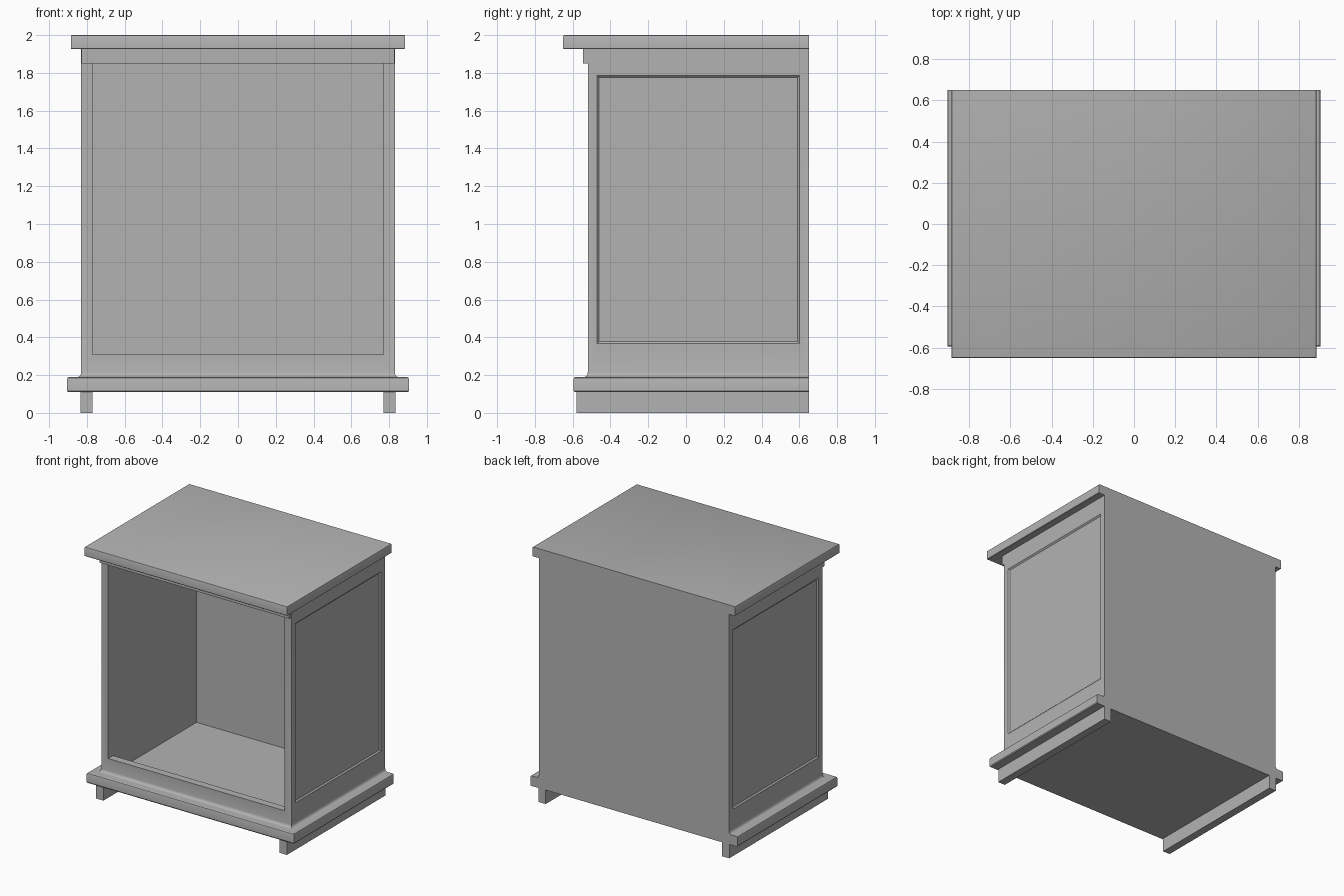
import bpy
import bmesh
from math import radians

cube = bpy.data.objects.get("Cube")
if cube:
    bpy.data.objects.remove(cube)

grey = bpy.data.materials.new("plain grey")
grey.use_nodes = True
GREY = (0.45, 0.45, 0.45, 1)
grey.diffuse_color = GREY
grey.node_tree.nodes["Principled BSDF"].inputs["Base Color"].default_value = GREY

BACK = 0.65


def loft(bm, half_x, front, profile):
    """Stack rectangles that grow to the front and sides; the back stays flush."""
    rings = []
    for d, z in profile:
        x, y = half_x + d, front - d
        corners = ((-x, y), (x, y), (x, BACK), (-x, BACK))
        rings.append([bm.verts.new((px, py, z)) for px, py in corners])
    bm.faces.new(rings[0][::-1])
    bm.faces.new(rings[-1])
    for low, high in zip(rings, rings[1:]):
        sides = [bm.faces.new((low[i], low[(i + 1) % 4], high[(i + 1) % 4], high[i]))
                 for i in range(4)]
    bm.normal_update()
    return sides  # front, left, back, right of the topmost band


def finish(name, bm):
    bmesh.ops.recalc_face_normals(bm, faces=bm.faces)
    mesh = bpy.data.meshes.new(name)
    bm.to_mesh(mesh)
    bm.free()
    mesh.materials.append(grey)
    for poly in mesh.polygons:
        poly.use_smooth = True
    mesh.set_sharp_from_angle(angle=radians(30))
    obj = bpy.data.objects.new(name, mesh)
    bpy.context.collection.objects.link(obj)
    return obj


def box(name, x0, x1, y0, y1, z0, z1):
    bm = bmesh.new()
    bmesh.ops.create_cube(bm, size=1)
    for v in bm.verts:
        v.co = (x1 if v.co.x > 0 else x0, y1 if v.co.y > 0 else y0, z1 if v.co.z > 0 else z0)
    return finish(name, bm)


def inset(bm, face, thickness, depth=0):
    bmesh.ops.inset_individual(bm, faces=[face], thickness=thickness, depth=depth)


# Carcass: plinth with eased edges, small cove, then straight walls
bm = bmesh.new()
plinth = [(0.07, 0.11), (0.075, 0.117), (0.075, 0.178), (0.072, 0.186), (0.066, 0.19),
          (0.018, 0.19), (0.009, 0.194), (0.003, 0.202), (0, 0.215), (0, 1.93)]
front, left, back, right = loft(bm, 0.83, -0.52, plinth)

# Recessed side panels
for side in (left, right):
    inset(bm, side, 0.07)
    for v in side.verts:
        v.co.z = 1.785 if v.co.z > 1 else 0.368
    bm.normal_update()
    inset(bm, side, 0.015, -0.01)

# Open front: jamb, then the slightly larger cavity behind it
for half, y, z0, z1 in ((0.77, -0.52, 0.31, 1.85), (0.77, -0.46, 0.31, 1.85),
                        (0.775, -0.46, 0.17, 1.87), (0.775, 0.59, 0.17, 1.87)):
    inset(bm, front, 0.01)
    for v in front.verts:
        v.co = (half if v.co.x > 0 else -half, y, z1 if v.co.z > 1 else z0)
    bm.normal_update()
finish("carcass", bm)

# Top board with eased front and side edges
bm = bmesh.new()
loft(bm, 0.885, -0.65, [(-0.004, 1.926), (0, 1.93), (0, 1.994), (-0.002, 1.998), (-0.006, 2)])
finish("top_board", bm)

# Moulding above the opening
box("front_header", -0.828, 0.828, -0.545, -0.5, 1.85, 1.928)

# Runner feet along both sides
for name, s in (("left_runner", 1), ("right_runner", -1)):
    xs = sorted((s * 0.77, s * 0.833))
    box(name, xs[0], xs[1], -0.58, BACK, 0, 0.112)
